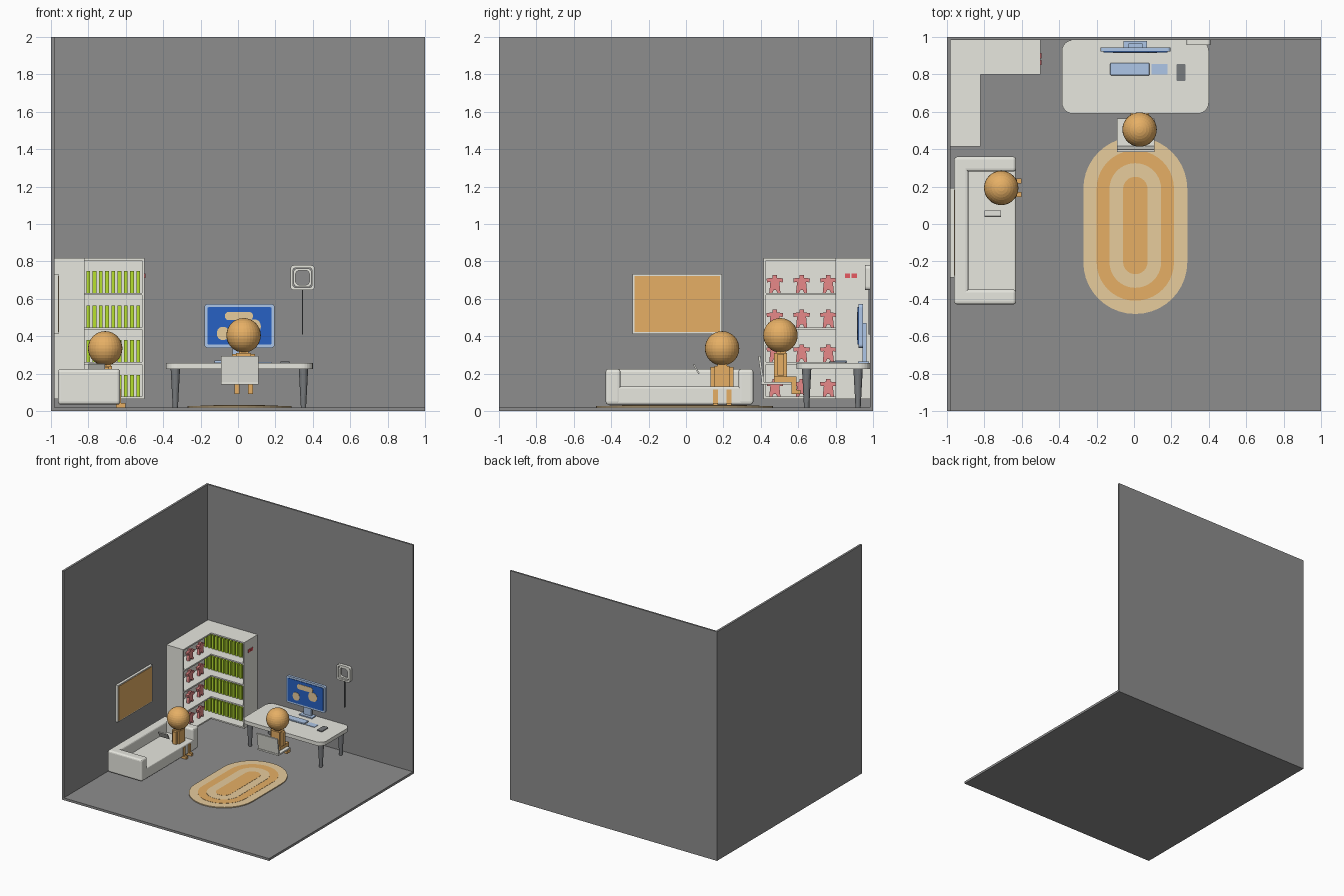
import bpy, bmesh, math
from mathutils import Matrix, Vector

cube = bpy.data.objects.get("Cube")
if cube:
    bpy.data.objects.remove(cube, do_unlink=True)


def material(name, r, g, b):
    m = bpy.data.materials.new(name)
    m.use_nodes = True
    m.diffuse_color = (r, g, b, 1)
    m.node_tree.nodes["Principled BSDF"].inputs["Base Color"].default_value = (r, g, b, 1)
    return m


GREY = material("wall grey", 0.27, 0.27, 0.27)
WHITE = material("off white", 0.8, 0.8, 0.74)
ORANGE = material("warm orange", 0.79, 0.43, 0.13)
TAN = material("tan", 0.81, 0.61, 0.34)
GREEN = material("lime green", 0.48, 0.75, 0.03)
PINK = material("soft pink", 0.8, 0.25, 0.25)
BLUE = material("screen blue", 0.02, 0.12, 0.55)
PALE = material("pale blue", 0.43, 0.58, 0.82)
DARK = material("dark grey", 0.19, 0.2, 0.21)
RED = material("red", 0.8, 0.1, 0.12)


def finish(name, bm, mat, matrix=None):
    if matrix:
        bm.transform(matrix)
    bmesh.ops.recalc_face_normals(bm, faces=bm.faces[:])
    me = bpy.data.meshes.new(name)
    bm.to_mesh(me)
    bm.free()
    me.materials.append(mat)
    ob = bpy.data.objects.new(name, me)
    bpy.context.collection.objects.link(ob)


def box(name, x, y, z, mat, bevel=0.0, matrix=None):
    bm = bmesh.new()
    size = Vector((x[1] - x[0], y[1] - y[0], z[1] - z[0]))
    mid = Vector((x[0] + x[1], y[0] + y[1], z[0] + z[1])) / 2
    bmesh.ops.create_cube(bm, size=1, matrix=Matrix.Translation(mid) @ Matrix.Diagonal(size).to_4x4())
    if bevel:
        bmesh.ops.bevel(bm, geom=bm.edges[:], offset=bevel, segments=3, profile=0.5, affect='EDGES')
    finish(name, bm, mat, matrix)


def place(axis, u, v, w):
    return {"x": (w, u, v), "y": (u, w, v), "z": (u, v, w)}[axis]


def prism(name, pts, axis, lo, hi, mat):
    """Extrude an outline along one axis."""
    bm = bmesh.new()
    face = bm.faces.new([bm.verts.new(place(axis, u, v, lo)) for u, v in pts])
    out = bmesh.ops.extrude_face_region(bm, geom=[face], use_keep_orig=True)
    verts = [g for g in out["geom"] if isinstance(g, bmesh.types.BMVert)]
    bmesh.ops.translate(bm, verts=verts, vec=place(axis, 0, 0, hi - lo))
    finish(name, bm, mat)


def ring(name, outer, inner, axis, lo, hi, mat):
    """Closed frame between two outlines with equal point counts."""
    bm = bmesh.new()
    loops = [[bm.verts.new(place(axis, u, v, w)) for u, v in pts]
             for pts, w in ((outer, lo), (outer, hi), (inner, hi), (inner, lo))]
    n = len(outer)
    for k in range(4):
        a, b = loops[k], loops[(k + 1) % 4]
        for i in range(n):
            j = (i + 1) % n
            bm.faces.new((a[i], a[j], b[j], b[i]))
    finish(name, bm, mat)


def rounded(u, v, hu, hv, r, seg=6):
    """Rounded rectangle outline centred on (u, v)."""
    pts = []
    for q, (su, sv) in enumerate(((1, 1), (-1, 1), (-1, -1), (1, -1))):
        for i in range(seg + 1):
            a = (q + i / seg) * math.pi / 2
            pts.append((u + su * (hu - r) + r * math.cos(a), v + sv * (hv - r) + r * math.sin(a)))
    return pts


# Room shell
box("floor", (-1, 1), (-1, 1), (0, 0.02), GREY)
box("left_wall", (-1, -0.982), (-1, 1), (0, 2), GREY)
box("back_wall", (-1, 1), (0.985, 1), (0, 2), GREY)

# Oval rug with nested bands
for i, (half, mat) in enumerate(((0.278, TAN), (0.207, ORANGE), (0.138, TAN), (0.065, ORANGE))):
    prism(f"rug_band_{i}", rounded(0.007, -0.008, half, half + 0.195, half - 0.001, 10),
          "z", 0.02, 0.028 + i * 0.0015, mat)

# Corner bookcase
corner = [(-0.98, 0.985), (-0.98, 0.415), (-0.82, 0.415), (-0.82, 0.8), (-0.5, 0.8), (-0.5, 0.985)]
PITCH, BASE = 0.185, 0.065
for i in range(5):
    z = BASE + i * PITCH
    prism(f"shelf_board_{i}", corner, "z", z, z + 0.012, WHITE)
TOP = BASE + 4 * PITCH + 0.01
box("bookcase_back", (-0.98, -0.5), (0.972, 0.985), (BASE, TOP), WHITE)
box("bookcase_side_back", (-0.982, -0.968), (0.415, 0.985), (BASE, TOP), WHITE)
box("bookcase_right_end", (-0.512, -0.5), (0.8, 0.985), (BASE, TOP), WHITE)
box("bookcase_front_end", (-0.98, -0.82), (0.415, 0.427), (BASE, TOP), WHITE)
for i in range(2):
    y = 0.85 + i * 0.036
    box(f"calendar_plate_{i}", (-0.5, -0.494), (y, y + 0.028), (0.71, 0.735), RED)

# Books and figurines
half = [(0.012, 0.095), (0.012, 0.08), (0.045, 0.077), (0.042, 0.056),
        (0.024, 0.058), (0.03, 0), (0.014, 0), (0.006, 0.015)]
for row in range(4):
    z = BASE + 0.012 + row * PITCH
    for i in range(13):
        x = -0.945 + i * 0.0335
        box(f"book_{row}_{i}", (x, x + 0.02), (0.885, 0.972), (z, z + 0.117), GREEN)
    for i in range(3):
        y = 0.475 + i * 0.143
        pts = [(y + u, z + v) for u, v in half] + [(y - u, z + v) for u, v in reversed(half)]
        prism(f"figurine_{row}_{i}", pts, "x", -0.91, -0.885, PINK)

# Wall picture
box("picture_frame", (-0.982, -0.96), (-0.285, 0.192), (0.412, 0.733), WHITE)
box("picture_panel", (-0.962, -0.957), (-0.275, 0.182), (0.422, 0.723), ORANGE)

# Sofa
box("sofa_base", (-0.96, -0.632), (-0.425, 0.355), (0.035, 0.13), WHITE, 0.01)
box("sofa_back", (-0.962, -0.885), (-0.43, 0.36), (0.035, 0.225), WHITE, 0.016)
for name, y in (("sofa_arm_right", -0.43), ("sofa_arm_left", 0.28)):
    box(name, (-0.962, -0.63), (y, y + 0.08), (0.035, 0.225), WHITE, 0.016)
tilt = Matrix.Translation((-0.755, 0.055, 0.225)) @ Matrix.Rotation(math.radians(30), 4, 'X')
box("sofa_tablet", (-0.045, 0.045), (-0.004, 0.004), (-0.03, 0.03), WHITE, 0, tilt)


# Seated people, built facing +y around the head centre
def person(name, matrix):
    bm = bmesh.new()
    bmesh.ops.create_uvsphere(bm, u_segments=32, v_segments=16, radius=0.092)
    finish(name + "_head", bm, ORANGE, matrix)

    def part(label, x, y, z):
        box(f"{name}_{label}", x, y, z, ORANGE, 0, matrix)
    part("neck", (-0.025, 0.025), (-0.02, 0.03), (-0.11, -0.07))
    part("torso", (-0.04, 0.04), (-0.035, 0.035), (-0.235, -0.095))
    for s, side in ((-1, "left"), (1, "right")):
        leg = (s * 0.036 - 0.013, s * 0.036 + 0.013)
        arm = (s * 0.05 - 0.011, s * 0.05 + 0.011)
        part(side + "_arm", arm, (-0.015, 0.02), (-0.215, -0.1))
        part(side + "_thigh", leg, (-0.035, 0.085), (-0.25, -0.22))
        part(side + "_shin", leg, (0.058, 0.085), (-0.315, -0.22))
        part(side + "_foot", leg, (0.058, 0.108), (-0.315, -0.293))


person("desk_person", Matrix.Translation((0.03, 0.505, 0.405)))
person("sofa_person", Matrix.Translation((-0.71, 0.193, 0.335)) @ Matrix.Rotation(-math.pi / 2, 4, 'Z'))

# Chair
box("chair_seat", (-0.09, 0.11), (0.4, 0.565), (0.143, 0.156), WHITE)
lean = Matrix.Translation((0.01, 0.402, 0.22)) @ Matrix.Rotation(math.radians(8), 4, 'X')
box("chair_back", (-0.1, 0.1), (-0.006, 0.006), (-0.075, 0.075), WHITE, 0, lean)

# Desk with tapered legs
prism("desk_top", rounded(0.007, 0.787, 0.393, 0.197, 0.06), "z", 0.225, 0.257, WHITE)
for i, (x, y) in enumerate(((-0.335, 0.645), (0.35, 0.645), (-0.335, 0.92), (0.35, 0.92))):
    bm = bmesh.new()
    bmesh.ops.create_cone(bm, cap_ends=True, segments=16, radius1=0.014, radius2=0.025, depth=0.205,
                          matrix=Matrix.Translation((x, y, 0.1225)))
    finish(f"desk_leg_{i}", bm, DARK)

# Monitor
prism("monitor_case", rounded(0.008, 0.455, 0.188, 0.117, 0.018), "y", 0.922, 0.945, PALE)
prism("monitor_screen", rounded(0.008, 0.455, 0.171, 0.1, 0.006), "y", 0.918, 0.923, BLUE)
for i, (x, z, w, h) in enumerate(((0.005, 0.508, 0.075, 0.022), (-0.08, 0.415, 0.032, 0.035),
                                  (0.08, 0.452, 0.042, 0.038))):
    prism(f"screen_patch_{i}", rounded(x, z, w, h, min(w, h) * 0.9), "y", 0.915, 0.919, TAN)
box("monitor_neck", (-0.03, 0.045), (0.945, 0.965), (0.26, 0.47), PALE)
box("monitor_foot", (-0.055, 0.07), (0.92, 0.978), (0.257, 0.266), PALE)

# Desk items
box("keyboard", (-0.127, 0.083), (0.795, 0.86), (0.257, 0.27), PALE, 0.004)
box("mouse_pad", (0.093, 0.178), (0.8, 0.855), (0.257, 0.261), PALE)
prism("phone", rounded(0.251, 0.81, 0.025, 0.046, 0.008), "z", 0.257, 0.264, DARK)

# Wall clock with hanging cord
ring("clock_frame", rounded(0.345, 0.713, 0.065, 0.067, 0.02), rounded(0.345, 0.713, 0.051, 0.053, 0.015),
     "y", 0.957, 0.985, WHITE)
ring("clock_rim", rounded(0.345, 0.713, 0.048, 0.05, 0.022), rounded(0.345, 0.713, 0.037, 0.039, 0.022),
     "y", 0.965, 0.985, WHITE)
box("clock_cord", (0.343, 0.347), (0.976, 0.985), (0.41, 0.648), DARK)
